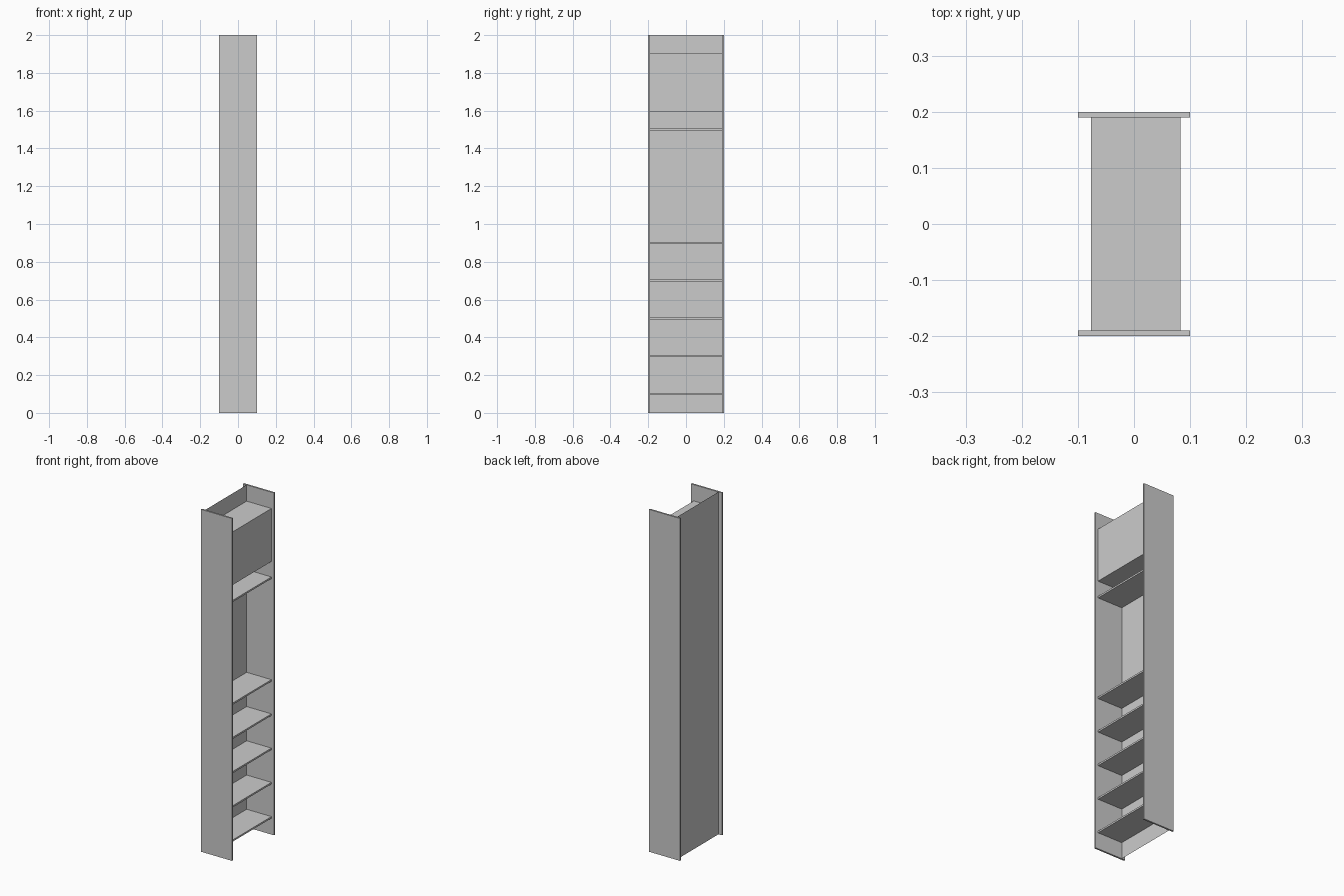
import bpy

if "Cube" in bpy.data.objects:
    bpy.data.objects.remove(bpy.data.objects["Cube"])

BACK, FRONT = -0.077, 0.083   # shelf depth range along x
INNER = 0.19                  # inner face of the side panels


def box(name, x0, x1, y0, y1, z0, z1):
    bpy.ops.mesh.primitive_cube_add(size=1)
    ob = bpy.context.object
    ob.name = name
    ob.location = ((x0 + x1) / 2, (y0 + y1) / 2, (z0 + z1) / 2)
    ob.scale = (x1 - x0, y1 - y0, z1 - z0)
    bpy.ops.object.transform_apply(location=True, scale=True)
    return ob


def sheet(name, x, z0, z1):
    """Thin upright sheet spanning between the side panels."""
    me = bpy.data.meshes.new(name)
    verts = [(x, -INNER, z0), (x, INNER, z0), (x, INNER, z1), (x, -INNER, z1)]
    me.from_pydata(verts, [], [(0, 1, 2, 3)])
    ob = bpy.data.objects.new(name, me)
    bpy.context.collection.objects.link(ob)
    return ob


# Tall side panels
box("side_panel_near", -0.1, 0.1, -0.2, -INNER, 0, 2)
box("side_panel_far", -0.1, 0.1, INNER, 0.2, 0, 2)

# Shelves
for i, z in enumerate((0.1, 0.3, 0.5, 0.7, 0.9, 1.5, 1.6, 1.9)):
    box(f"shelf_{i + 1}", BACK, FRONT, -INNER, INNER, z - 0.005, z + 0.005)

# Full-height back and the door of the upper compartment
sheet("back_panel", BACK, 0, 2)
sheet("cupboard_door", FRONT, 1.6, 1.9)
